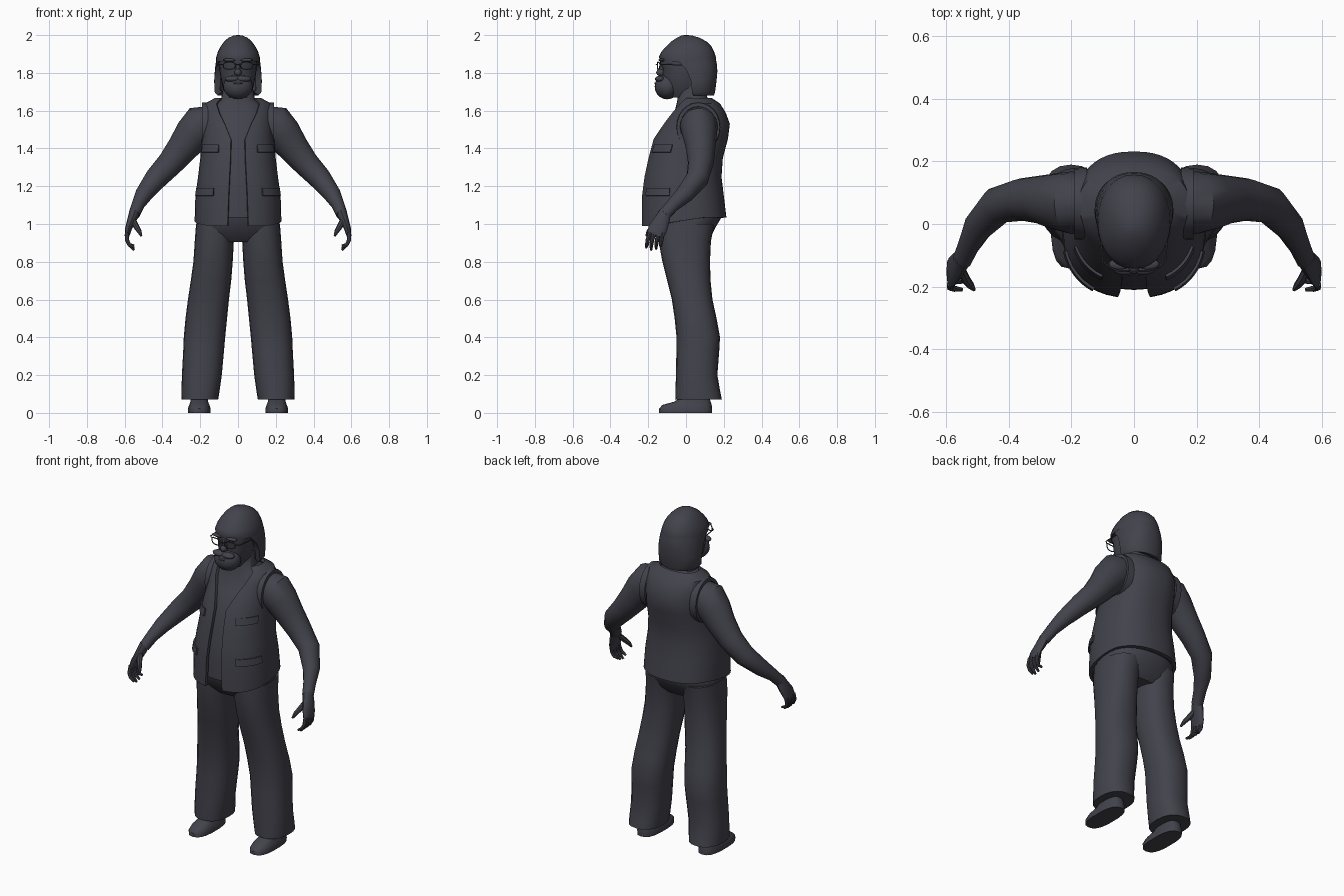
import bpy, bmesh, math
from mathutils import Vector

if "Cube" in bpy.data.objects:
    bpy.data.objects.remove(bpy.data.objects["Cube"])

mat = bpy.data.materials.new("dark_slate")
mat.diffuse_color = (0.055, 0.055, 0.072, 1)
mat.use_nodes = True
mat.node_tree.nodes["Principled BSDF"].inputs["Base Color"].default_value = mat.diffuse_color


def finish(ob, mirror=False, thick=0, angle=40):
    """Add the material, mirror and thickness, then shade."""
    ob.data.materials.clear()
    ob.data.materials.append(mat)
    if thick:
        m = ob.modifiers.new("thickness", 'SOLIDIFY')
        m.thickness, m.offset = thick, -1
    if mirror:
        m = ob.modifiers.new("mirror", 'MIRROR')
        m.use_mirror_merge = False
    bpy.ops.object.select_all(action='DESELECT')
    bpy.context.view_layer.objects.active = ob
    ob.select_set(True)
    bpy.ops.object.convert(target='MESH')
    bpy.ops.object.shade_smooth_by_angle(angle=math.radians(angle))
    return ob


def loft(name, rings, closed=True, caps=True, **kw):
    """Skin a list of equal-length point rings."""
    bm = bmesh.new()
    vs = [[bm.verts.new(p) for p in r] for r in rings]
    n = len(rings[0])
    for a, b in zip(vs, vs[1:]):
        for i in range(n if closed else n - 1):
            j = (i + 1) % n
            bm.faces.new((a[i], a[j], b[j], b[i]))
    if closed and caps:
        bm.faces.new(vs[0][::-1])
        bm.faces.new(vs[-1])
    if closed:
        bmesh.ops.recalc_face_normals(bm, faces=bm.faces)
    me = bpy.data.meshes.new(name)
    bm.to_mesh(me)
    bm.free()
    ob = bpy.data.objects.new(name, me)
    bpy.context.collection.objects.link(ob)
    return finish(ob, **kw)


def spow(v, p):
    return math.copysign(abs(v) ** p, v)


def oval(t, z, hw, yf, yb, p=0.85, cx=0):
    """Point on a rounded-box section; t = 0 is the front."""
    return (cx + hw * spow(math.sin(t), p),
            (yf + yb) / 2 - (yb - yf) / 2 * spow(math.cos(t), p), z)


def ring(z, hw, yf, yb, t0=0, n=28, p=0.85, cx=0):
    if t0:
        return [oval(t0 + (2 * math.pi - 2 * t0) * i / n, z, hw, yf, yb, p, cx) for i in range(n + 1)]
    return [oval(2 * math.pi * i / n, z, hw, yf, yb, p, cx) for i in range(n)]


def tube(name, path, n=12, **kw):
    """Round limb along (x, y, z, radius_a, radius_y) stations."""
    rings = []
    for i, s in enumerate(path):
        c = Vector(s[:3])
        d = Vector(path[min(i + 1, len(path) - 1)][:3]) - Vector(path[max(i - 1, 0)][:3])
        u = d.cross(Vector((0, 1, 0))).normalized()
        w = u.cross(d).normalized()
        rings.append([c + u * s[3] * math.cos(2 * math.pi * k / n) + w * s[-1] * math.sin(2 * math.pi * k / n)
                      for k in range(n)])
    return loft(name, rings, **kw)


def ball(name, loc, size, mirror=False):
    bpy.ops.mesh.primitive_uv_sphere_add(segments=16, ring_count=10)
    ob = bpy.context.object
    ob.name = name
    for v in ob.data.vertices:
        v.co = Vector(loc) + Vector([a * b for a, b in zip(v.co, size)])
    return finish(ob, mirror)


# Vest: z, half width, front y, back y, half opening
VEST = [(1.035, .23, -.237, .214, .055), (1.15, .226, -.235, .20, .05), (1.25, .212, -.222, .188, .045),
        (1.35, .20, -.20, .195, .04), (1.45, .193, -.173, .222, .038), (1.53, .187, -.125, .232, .07),
        (1.59, .185, -.088, .21, .10), (1.638, .176, -.05, .18, .115), (1.668, .12, -.02, .135, .09)]
rings = []
for k, (z, hw, yf, yb, op) in enumerate(VEST):
    r = ring(z, hw, yf, yb, math.asin((op / hw) ** (1 / .85)), 40)
    if k == 0:  # hem dips towards the front
        r = [(x, y, z - .045 * max(0, min(1, (.1 - y) / .3))) for x, y, z in r]
    rings.append(r)
loft("vest", rings, closed=False, thick=.018)


def vest_at(t, z, out):
    for a, b in zip(VEST, VEST[1:]):
        if a[0] <= z <= b[0]:
            f = (z - a[0]) / (b[0] - a[0])
            hw, yf, yb = [a[i] + (b[i] - a[i]) * f for i in (1, 2, 3)]
            return oval(t, z, hw + out, yf - out, yb + out)


# Pocket flaps following the vest surface
for name, z0, z1, a0, a1 in (("chest_pocket", 1.38, 1.42, 27, 68), ("hip_pocket", 1.15, 1.19, 31, 75)):
    loft(name, [[vest_at(math.radians(a0 + (a1 - a0) * i / 8), z, .008) for i in range(9)] for z in (z0, z1)],
         closed=False, thick=.009, mirror=True)

# Armhole trim
def hole(x, s):
    return [(x, .065 + .112 * s * math.cos(a), 1.512 + .128 * s * math.sin(a))
            for a in [2 * math.pi * k / 24 for k in range(24)]]
loft("armhole_trim", [hole(.15, 1.04), hole(.19, 1.02), hole(.19, .86), hole(.15, .84)], caps=False, mirror=True)

# Shirt under the vest, with neck
shirt = [ring(z, hw - .022, yf + .026, yb - .022) for z, hw, yf, yb, _ in VEST[:7]]
shirt += [ring(1.635, .13, -.05, .14), ring(1.66, .09, -.045, .115), ring(1.74, .075, -.04, .10)]
loft("shirt_and_neck", shirt)

# Trousers
loft("trouser_hips", [ring(.905, .17, -.11, .10), ring(.94, .215, -.145, .135), ring(.98, .22, -.17, .155),
                      ring(1.03, .217, -.195, .185), ring(1.07, .205, -.20, .18)])
LEG = [(1.0, .01, .222, -.15, .15), (.91, .022, .229, -.145, .132), (.8, .028, .236, -.125, .127),
       (.7, .036, .25, -.10, .13), (.6, .048, .265, -.075, .14), (.5, .058, .278, -.06, .162),
       (.4, .068, .287, -.05, .18), (.33, .074, .29, -.051, .176), (.2, .086, .297, -.053, .166),
       (.12, .097, .299, -.056, .18), (.07, .105, .298, -.057, .19)]
loft("trouser_leg", [ring(z, (b - a) / 2, yf, yb, n=20, cx=(a + b) / 2) for z, a, b, yf, yb in LEG], mirror=True)

# Shoes: sole outline rising to the instep
SHOE = [(0, .06, -.143, .138), (.022, .061, -.143, .138), (.042, .054, -.125, .136), (.06, .047, -.06, .13),
        (.10, .044, -.01, .12)]
loft("shoe", [ring(z, hw, yf, yb, n=18, p=.75, cx=.205) for z, hw, yf, yb in SHOE], mirror=True)

# Arms
tube("arm", [(.12, .07, 1.545, .085, .085), (.2, .068, 1.518, .11, .10), (.24, .072, 1.475, .097, .092),
             (.295, .078, 1.40, .082, .078), (.36, .078, 1.32, .069, .068), (.435, .06, 1.24, .06, .06),
             (.50, -.01, 1.155, .046, .048), (.53, -.07, 1.10, .034, .036), (.55, -.115, 1.05, .03, .034)],
     n=16, mirror=True)
# Hands
tube("palm", [(.547, -.11, 1.065, .028, .032), (.563, -.128, 1.02, .024, .042), (.58, -.15, .975, .018, .05),
              (.587, -.162, .94, .013, .046)], n=12, mirror=True)
for i, (y0, y1, drop) in enumerate(((-.196, -.21, .875), (-.174, -.185, .862), (-.15, -.158, .868), (-.129, -.132, .885))):
    ym = (y0 + y1) / 2
    tube("finger", [(.587, y0 + .006, .955, .012), (.588, ym, .915, .011), (.575, ym - .004, .89, .01),
                    (.55, y1, drop, .006)], n=8, mirror=True)
tube("thumb", [(.555, -.145, 1.02, .016), (.538, -.178, .985, .015), (.522, -.198, .96, .012),
               (.512, -.21, .937, .006)], n=8, mirror=True)

# Head
loft("face", [ring(z, hw, yf, .09, n=24, p=.95) for z, hw, yf in
              ((1.67, .05, -.09), (1.72, .08, -.115), (1.79, .095, -.125), (1.825, .098, -.124),
               (1.855, .10, -.138), (1.90, .095, -.13), (1.94, .07, -.09))])
# Hair: full crown, open around the face lower down
loft("hair_crown", [ring(z, hw, yf, yb, n=28, p=.93) for z, hw, yf, yb in
                    ((1.86, .117, -.136, .158), (1.885, .115, -.143, .158), (1.91, .107, -.132, .15),
                     (1.94, .092, -.105, .135), (1.965, .074, -.08, .11), (1.985, .052, -.05, .075),
                     (1.997, .025, -.025, .035), (2.0, .006, -.008, .01))])
loft("long_hair", [ring(z, hw, yf, yb, math.radians(t), 30, .9) for z, hw, yf, yb, t in
                   ((1.68, .108, -.06, .148, 88), (1.70, .125, -.07, .154, 86), (1.76, .126, -.08, .162, 84),
                    (1.81, .123, -.10, .166, 80), (1.85, .119, -.12, .163, 72), (1.885, .112, -.13, .155, 50))],
     closed=False, thick=.032)

# Beard, moustache, nose, brows
ball("beard", (0, -.1, 1.728), (.078, .066, .068))
ball("moustache", (.03, -.138, 1.768), (.04, .026, .017), True)
ball("lower_lip", (0, -.155, 1.745), (.028, .012, .007))
ball("nose", (0, -.132, 1.802), (.019, .026, .02))
ball("nose_bridge", (0, -.126, 1.83), (.012, .016, .035))
ball("brow", (.045, -.128, 1.868), (.036, .018, .009), True)

# Glasses
rim = [(.046 + .032 * spow(math.cos(a), .7), -.15 + .012 * max(0, math.cos(a)), 1.838 + .019 * spow(math.sin(a), .7))
       for a in [2 * math.pi * k / 20 for k in range(20)]]
def wire(name, pts, cyclic=False):
    cu = bpy.data.curves.new(name, 'CURVE')
    cu.dimensions = '3D'
    cu.bevel_depth, cu.bevel_resolution = .003, 1
    sp = cu.splines.new('POLY')
    sp.points.add(len(pts) - 1)
    for p, c in zip(sp.points, pts):
        p.co = (*c, 1)
    sp.use_cyclic_u = cyclic
    ob = bpy.data.objects.new(name, cu)
    bpy.context.collection.objects.link(ob)
    finish(ob, True)
wire("glasses_rim", rim, True)
wire("glasses_bridge", [(0, -.158, 1.845), (.015, -.15, 1.842)])
wire("glasses_temple", [(.078, -.138, 1.845), (.10, -.12, 1.845), (.112, .01, 1.84)])
